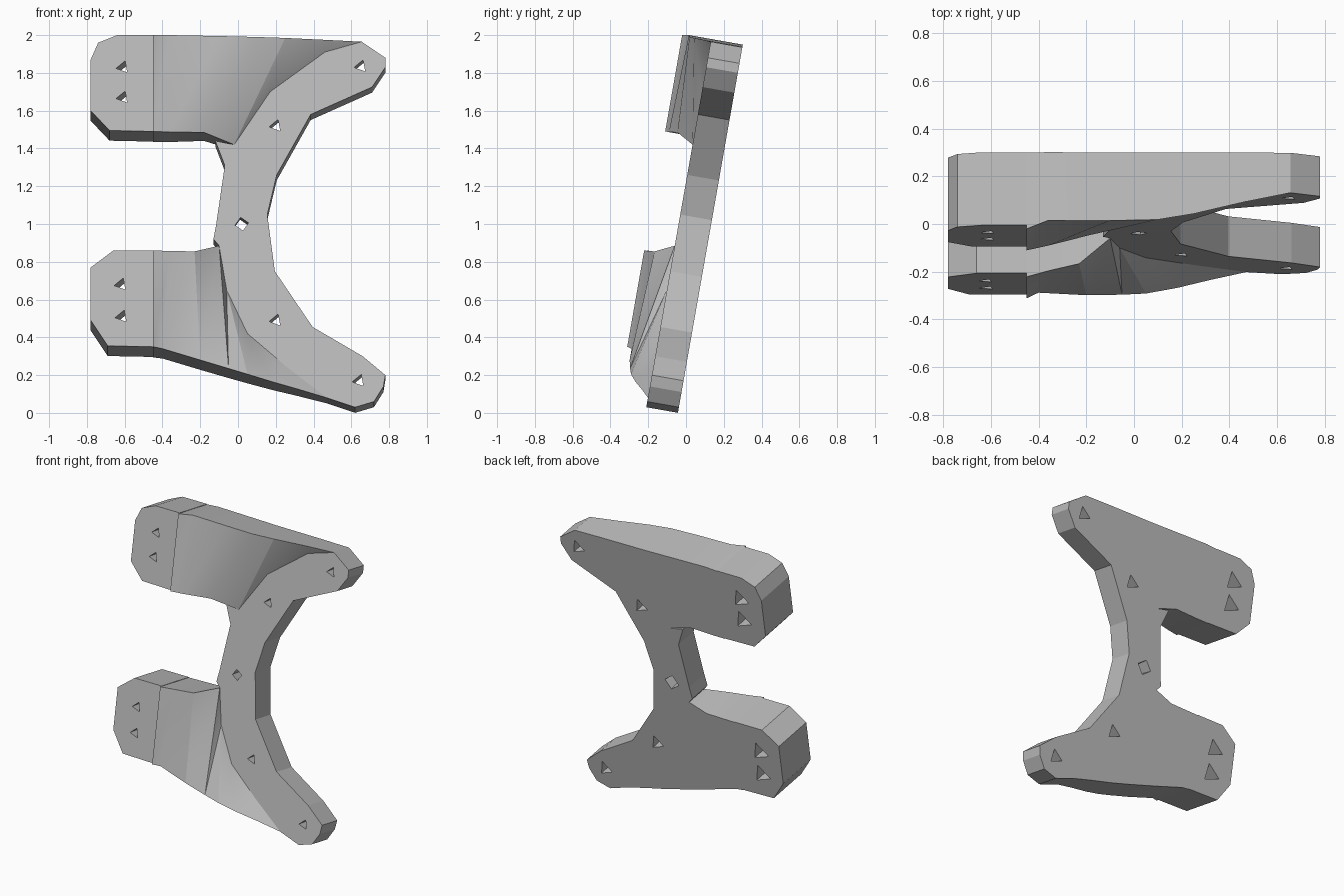
import bpy, bmesh, math
from mathutils import Matrix, Vector

if "Cube" in bpy.data.objects:
    bpy.data.objects.remove(bpy.data.objects["Cube"], do_unlink=True)

# The whole bracket leans back; parts are built flat (x, height, depth) and then tilted
LEAN = math.radians(10)
FRAME_DEPTH, PAD_DEPTH, RAMP_DEPTH = 0.17, 0.31, 0.325
BACK_OFFSET = -0.043

grey = bpy.data.materials.new("plain_grey")
grey.use_nodes = True
colour = (0.5, 0.5, 0.5, 1)
grey.diffuse_color = colour
grey.node_tree.nodes["Principled BSDF"].inputs["Base Color"].default_value = colour


def flat(x, z, depth=FRAME_DEPTH):
    """Turn a front-face point (x, upright height, depth) into plate coordinates."""
    return Vector((x, (z - depth * math.sin(LEAN)) / math.cos(LEAN), depth))


def finish(name, bm):
    mesh = bpy.data.meshes.new(name)
    bm.to_mesh(mesh)
    bm.free()
    mesh.materials.append(grey)
    obj = bpy.data.objects.new(name, mesh)
    bpy.context.collection.objects.link(obj)
    obj.rotation_euler.x = math.pi / 2 - LEAN
    obj.location.y = BACK_OFFSET
    return obj


def solid(name, patches):
    """Close front patches with walls and a flat back."""
    bm = bmesh.new()
    for patch in patches:
        bm.faces.new([bm.verts.new(p) for p in patch])
    bmesh.ops.remove_doubles(bm, verts=bm.verts, dist=0.0001)
    fronts = list(bm.faces)
    rim = [e for e in bm.edges if e.is_boundary]
    back = {v: bm.verts.new((v.co.x, v.co.y, 0)) for v in list(bm.verts)}
    for face in fronts:
        bm.faces.new([back[v] for v in reversed(face.verts)])
    for edge in rim:
        a, b = edge.verts
        bm.faces.new((a, b, back[b], back[a]))
    bmesh.ops.recalc_face_normals(bm, faces=bm.faces)
    return finish(name, bm)


def plate(name, outline, depth):
    return solid(name, [[flat(x, z, depth) for x, z in outline]])


def ramp(name, upper, lower):
    """Loft a front surface between two chains of points."""
    top = [flat(*p) for p in upper]
    low = [flat(*p) for p in lower]
    patches = []
    for i in range(len(top) - 1):
        patches.append((low[i], low[i + 1], top[i + 1]))
        patches.append((low[i], top[i + 1], top[i]))
    patches = [p for p in patches if (p[1] - p[0]).cross(p[2] - p[0]).length > 1e-6]
    return solid(name, patches)


def drill(obj, holes, depth, front_radius, back_radius):
    """Cut tapered, few-sided screw holes through a part."""
    bm = bmesh.new()
    margin = 0.02
    for x, z, sides in holes:
        centre = flat(x, z, depth)
        centre.z = depth / 2
        turn = Matrix.Rotation(math.radians(100), 4, "Z")
        bmesh.ops.create_cone(bm, cap_ends=True, segments=sides, radius1=back_radius,
                              radius2=front_radius, depth=depth + margin,
                              matrix=Matrix.Translation(centre) @ turn)
    cutter = finish("hole_cutter", bm)
    cutter.hide_render = True
    cut = obj.modifiers.new("holes", "BOOLEAN")
    cut.operation = "DIFFERENCE"
    cut.solver = "EXACT"
    cut.object = cutter
    bpy.context.view_layer.objects.active = obj
    bpy.ops.object.modifier_apply(modifier=cut.name)
    bpy.data.objects.remove(cutter, do_unlink=True)


# Curved spine with its two right-angled tips
frame = plate("curved_frame", [
    (.655, 1.965), (.78, 1.88), (.78, 1.83), (.71, 1.725), (.385, 1.58),
    (.205, 1.26), (.155, 1.05), (.195, .75), (.395, .455), (.66, .3),
    (.78, .2), (.77, .14), (.72, .06), (.62, .03), (.47, .08), (.25, .25),
    (.05, .42), (-.06, .65), (-.1, .885), (-.13, .92), (-.115, 1), (-.105, 1.07),
    (-.07, 1.31), (-.12, 1.44), (-.02, 1.42), (.17, 1.7), (.46, 1.91)], FRAME_DEPTH)
drill(frame, [(.65, 1.835, 3), (.2, 1.52, 3), (.02, 1, 4), (.2, .49, 3), (.64, .17, 3)],
      FRAME_DEPTH, 0.035, 0.055)

# Thick end pads
upper_pad = plate("upper_pad", [
    (-.78, 1.87), (-.74, 1.96), (-.64, 2), (-.45, 2),
    (-.45, 1.49), (-.68, 1.495), (-.78, 1.6)], PAD_DEPTH)
drill(upper_pad, [(-.61, 1.83, 3), (-.61, 1.67, 3)], PAD_DEPTH, 0.035, 0.07)

lower_pad = plate("lower_pad", [
    (-.78, .77), (-.66, .86), (-.45, .86),
    (-.45, .35), (-.69, .355), (-.78, .49)], PAD_DEPTH)
drill(lower_pad, [(-.62, .68, 3), (-.615, .51, 3)], PAD_DEPTH, 0.035, 0.07)

# Sloping arms that blend each pad into the spine
upper_arm = ramp(
    "upper_arm",
    [(-.45, 2, RAMP_DEPTH), (-.36, 2, .29), (-.1, 1.995, .29), (.1, 1.99, .285),
     (.25, 1.985, .26), (.46, 1.975, .21), (.655, 1.965)],
    [(-.45, 1.49, RAMP_DEPTH), (-.36, 1.487, .305), (-.18, 1.485, .26), (-.02, 1.42),
     (.17, 1.7), (.46, 1.91), (.655, 1.965)])
lower_arm = ramp(
    "lower_arm",
    [(-.45, .86, RAMP_DEPTH), (-.36, .857, .3), (-.23, .855, .27), (-.1, .885),
     (-.06, .65), (.05, .42), (.25, .25), (.47, .08)],
    [(-.45, .35, RAMP_DEPTH), (-.4, .34, .3), (-.2, .28, .3), (-.05, .235, .29),
     (.05, .205, .28), (.18, .165, .25), (.32, .125, .21), (.47, .08)])

# Smooth the gentle ramps while keeping hard corners
bpy.ops.object.select_all(action="DESELECT")
for part in (upper_arm, lower_arm):
    part.select_set(True)
    bpy.context.view_layer.objects.active = part
bpy.ops.object.shade_smooth_by_angle(angle=math.radians(30))
